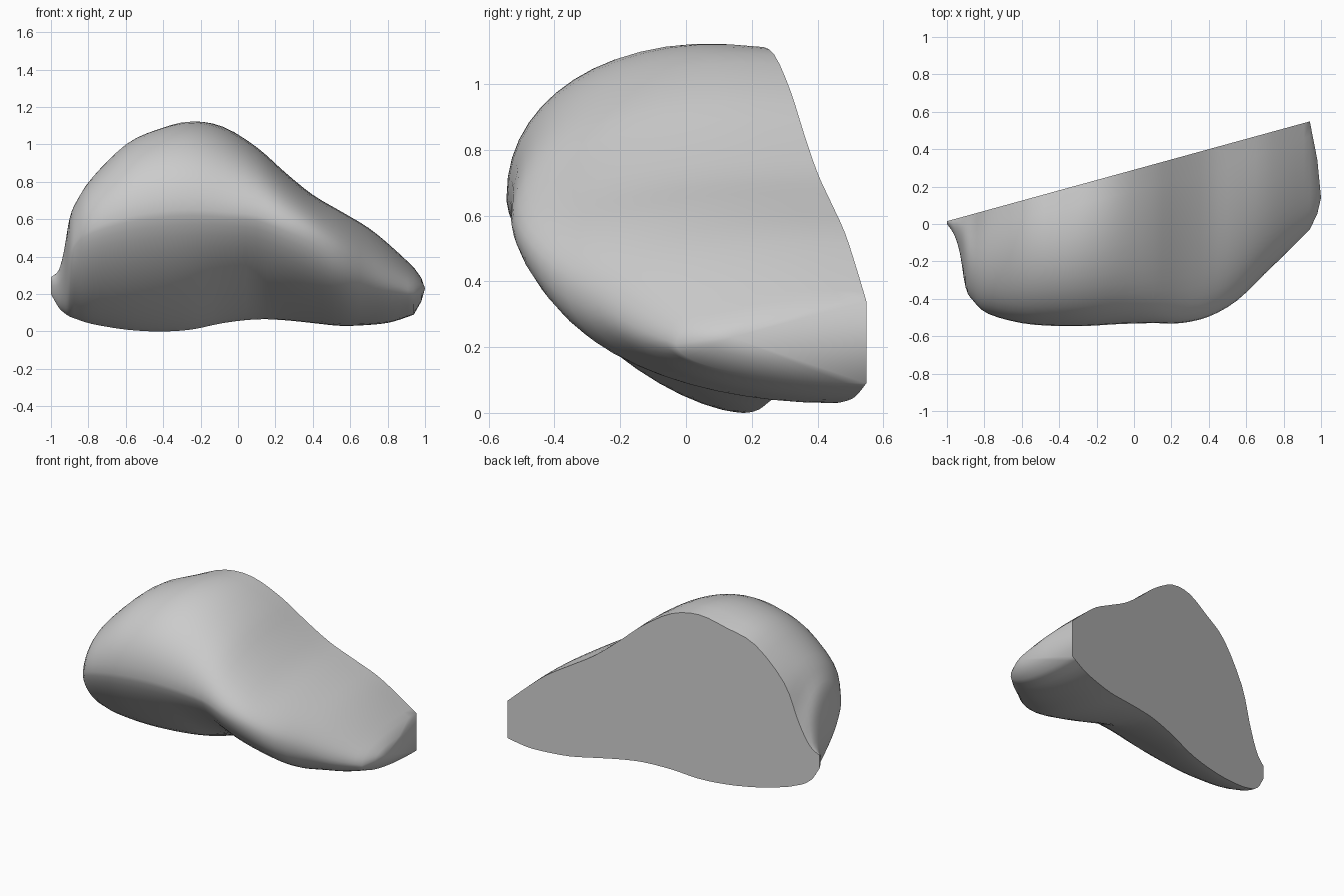
import bpy, bmesh, math
from mathutils import Vector

if "Cube" in bpy.data.objects:
    bpy.data.objects.remove(bpy.data.objects["Cube"])

# Stations along the body: x, front y, crest z, bottom z, nose z, back rim z
STATIONS = [
    (-1.00, 0.00, 0.29, 0.20, 0.25, 0.29),
    (-0.96, -0.06, 0.33, 0.13, 0.26, 0.32),
    (-0.93, -0.16, 0.46, 0.10, 0.32, 0.36),
    (-0.90, -0.34, 0.66, 0.08, 0.42, 0.42),
    (-0.86, -0.41, 0.76, 0.065, 0.49, 0.52),
    (-0.78, -0.48, 0.87, 0.04, 0.55, 0.74),
    (-0.60, -0.53, 1.04, 0.01, 0.61, 0.965),
    (-0.42, -0.545, 1.125, 0.00, 0.64, 1.05),
    (-0.25, -0.545, 1.15, 0.01, 0.65, 1.11),
    (-0.08, -0.535, 1.11, 0.045, 0.64, 1.09),
    (0.10, -0.53, 1.00, 0.065, 0.62, 0.98),
    (0.25, -0.53, 0.86, 0.06, 0.57, 0.85),
    (0.40, -0.495, 0.735, 0.045, 0.51, 0.73),
    (0.55, -0.41, 0.65, 0.03, 0.42, 0.64),
    (0.70, -0.265, 0.56, 0.035, 0.33, 0.55),
    (0.82, -0.15, 0.465, 0.05, 0.26, 0.45),
    (0.94, -0.03, 0.35, 0.09, 0.21, 0.34),
]
SUB, ARC = 3, 14


def back_y(x):
    """The slanted plane that slices off the back."""
    return 0.29 + 0.275 * x


def catmull(i, t):
    """Smooth in-between station."""
    last = len(STATIONS) - 1
    p = [STATIONS[min(max(i + k, 0), last)] for k in (-1, 0, 1, 2)]
    return [0.5 * (2 * b + (c - a) * t + (2 * a - 5 * b + 4 * c - d) * t * t
                   + (3 * b - a - 3 * c + d) * t ** 3) for a, b, c, d in zip(*p)]


def section(x, yf, zt, zb, zf, zr):
    """Open outline from bottom back edge, round the nose, to the back rim."""
    yb = back_y(x)
    blend = min(max((x - 0.1) / 0.5, 0), 1)
    n_low = 1.45 + 0.55 * blend
    pts = []
    for k in range(-ARC, ARC + 1):
        a = abs(k) / ARC * math.pi / 2
        n = n_low if k < 0 else 2.2
        c, s = max(math.cos(a), 0) ** (2 / n), math.sin(a) ** (2 / n)
        if abs(k) == ARC:
            c = 0
        y = yb - (yb - yf) * c
        if k < 0:
            z = zf - (zf - zb) * s
        else:
            z = zf + (zt - zf) * s - (zt - zr) * (1 - c) ** 3
        pts.append(Vector((x, y, z)))
    return pts


rows = [section(*catmull(i, j / SUB)) for i in range(len(STATIONS) - 1) for j in range(SUB)]
rows.append(section(*STATIONS[-1]))

bm = bmesh.new()
grid = [[bm.verts.new(p) for p in row] for row in rows]

# Rounded shell
for a, b in zip(grid, grid[1:]):
    for k in range(2 * ARC):
        bm.faces.new((a[k], a[k + 1], b[k + 1], b[k]))

# Blunt right end, closing in two steps to a low peak
peak = Vector((1.0, 0.14, 0.23))
ring = []
for p in rows[-1]:
    q = p.lerp(peak, 0.5)
    q.x = 0.98
    ring.append(bm.verts.new(q))
tip = bm.verts.new(peak)
outer = grid[-1]
m = len(outer)
for k in range(m):
    j = (k + 1) % m
    bm.faces.new((outer[k], outer[j], ring[j], ring[k]))
    bm.faces.new((ring[k], ring[j], tip))

# Tiny left end
bm.faces.new(grid[0])

# Flat sliced back
bm.faces.new([r[0] for r in grid] + [r[-1] for r in reversed(grid)])

bmesh.ops.recalc_face_normals(bm, faces=bm.faces)
mesh = bpy.data.meshes.new("sliced_body")
bm.to_mesh(mesh)
bm.free()
body = bpy.data.objects.new("sliced_body", mesh)
bpy.context.collection.objects.link(body)

grey = bpy.data.materials.new("light_grey")
grey.diffuse_color = (0.6, 0.6, 0.6, 1)
grey.use_nodes = True
grey.node_tree.nodes["Principled BSDF"].inputs["Base Color"].default_value = grey.diffuse_color
mesh.materials.append(grey)

bpy.context.view_layer.objects.active = body
body.select_set(True)
bpy.ops.object.shade_smooth_by_angle(angle=math.radians(40))
